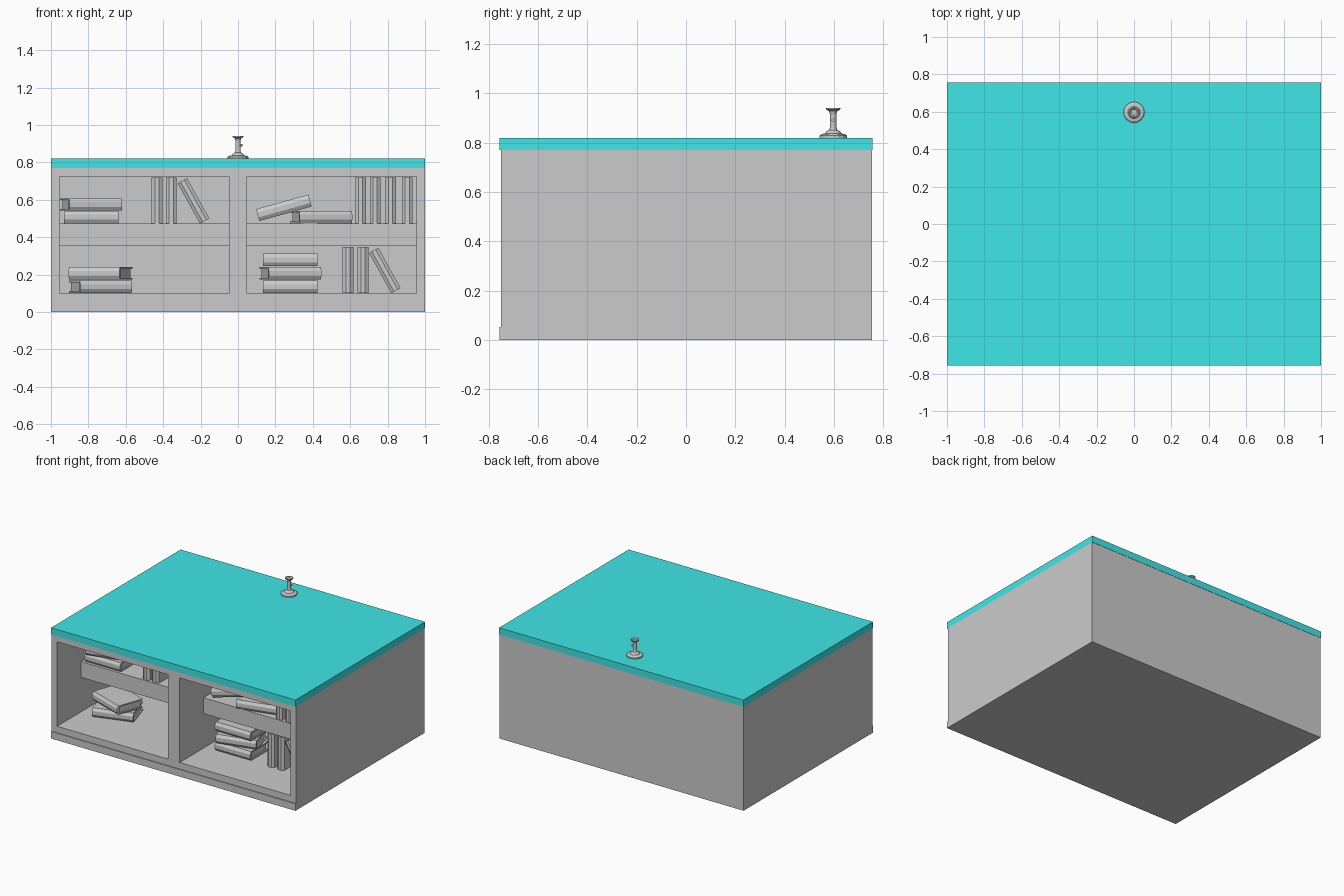
import bpy, bmesh
from math import radians, cos, sin, pi
from mathutils import Matrix, Vector

if "Cube" in bpy.data.objects:
    bpy.data.objects.remove(bpy.data.objects["Cube"])


def finish(name, bm, matrix=None):
    bmesh.ops.recalc_face_normals(bm, faces=bm.faces)
    me = bpy.data.meshes.new(name)
    bm.to_mesh(me)
    bm.free()
    ob = bpy.data.objects.new(name, me)
    bpy.context.collection.objects.link(ob)
    if matrix is not None:
        ob.matrix_world = matrix
    return ob


def add_box(bm, lo, hi):
    lo, hi = Vector(lo), Vector(hi)
    m = Matrix.Translation((lo + hi) / 2) @ Matrix.Diagonal((*(hi - lo), 1))
    bmesh.ops.create_cube(bm, size=1, matrix=m)


def box(name, lo, hi):
    bm = bmesh.new()
    add_box(bm, lo, hi)
    return finish(name, bm)


# Cabinet body with two open bays cut into the front
body = box("cabinet_body", (-1, -0.75, 0), (1, 0.755, 0.77))
bays = [("left", -0.955, -0.048), ("right", 0.048, 0.955)]
for side, x0, x1 in bays:
    cutter = box(side + "_bay_cutter", (x0, -0.9, 0.10), (x1, 0.70, 0.725))
    cutter.hide_render = True
    cutter.hide_viewport = True
    mod = body.modifiers.new(side + "_bay", 'BOOLEAN')
    mod.operation = 'DIFFERENCE'
    mod.solver = 'EXACT'
    mod.object = cutter
    # Thick shelf set back inside each bay
    box(side + "_shelf", (x0, -0.47, 0.355), (x1, 0.70, 0.472))

# Base strip across the front
box("base_strip", (-1, -0.757, 0), (1, -0.75, 0.052))

# Coloured top
top = box("counter_top", (-1, -0.757, 0.77), (1, 0.757, 0.82))
mat = bpy.data.materials.new("turquoise")
mat.diffuse_color = (0.05, 0.80, 0.80, 1)
mat.use_nodes = True
mat.node_tree.nodes["Principled BSDF"].inputs["Base Color"].default_value = mat.diffuse_color
top.data.materials.append(mat)


# Book: C-shaped cover with faceted spine, plus an inset page block
def book(name, x, z, tilt=0, turn=0, length=0.29, t=0.066, w=0.21, y=-0.36):
    c, h, s = 0.009, t / 2, -w / 2
    e = -s
    prof = [(e, -h), (s + 0.012, -h), (s, -h * 0.4), (s, h * 0.4), (s + 0.012, h), (e, h),
            (e, h - c), (s + 0.02, h - c), (s + 0.02, c - h), (e, c - h)]
    bm = bmesh.new()
    face = bm.faces.new([bm.verts.new((-length / 2, py, pz)) for py, pz in prof])
    ext = bmesh.ops.extrude_face_region(bm, geom=[face], use_keep_orig=True)
    bmesh.ops.translate(bm, vec=(length, 0, 0),
                        verts=[v for v in ext["geom"] if isinstance(v, bmesh.types.BMVert)])
    add_box(bm, (-length / 2 + 0.01, s + 0.02, c - h), (length / 2 - 0.01, e - 0.01, h - c))
    m = (Matrix.Translation((x, y, z)) @ Matrix.Rotation(radians(tilt), 4, 'Y')
         @ Matrix.Rotation(radians(turn), 4, 'Z'))
    return finish(name, bm, m)


# Lying books: x, z, tilt, turn
lying = [
    (-0.785, 0.507, 0, 0), (-0.785, 0.575, 0, 14),
    (-0.735, 0.135, 0, 17), (-0.735, 0.207, 0, -20),
    (0.28, 0.135, 0, 0), (0.28, 0.207, 0, 14), (0.28, 0.279, 0, 0),
    (0.445, 0.507, 0, 14), (0.245, 0.557, -15.5, 0),
]
for i, (x, z, tilt, turn) in enumerate(lying):
    book(f"lying_book_{i + 1}", x, z, tilt, turn)

# Upright books: x, bottom height
upright = [(-0.433, 0.472), (-0.357, 0.472), (0.655, 0.472), (0.733, 0.472),
           (0.815, 0.472), (0.905, 0.472), (0.588, 0.10), (0.668, 0.10)]
for i, (x, z) in enumerate(upright):
    book(f"upright_book_{i + 1}", x, z + 0.124, 90, length=0.246, t=0.057)

# Leaning books
for i, (x, z) in enumerate([(-0.238, 0.594), (0.785, 0.222)]):
    book(f"leaning_book_{i + 1}", x, z, 61, length=0.246, t=0.057)

# Turned post on the top, with a flared foot and a flanged cap
profile = [(0, 0.82), (0.056, 0.82), (0.056, 0.829), (0.048, 0.835), (0.033, 0.838),
           (0.028, 0.846), (0.017, 0.852), (0.014, 0.86), (0.013, 0.915), (0.017, 0.928),
           (0.028, 0.934), (0.029, 0.94), (0.023, 0.94), (0.016, 0.933), (0, 0.933)]
bm = bmesh.new()
verts = [bm.verts.new((r, 0, z)) for r, z in profile]
edges = [bm.edges.new(p) for p in zip(verts, verts[1:])]
bmesh.ops.spin(bm, geom=verts + edges, cent=(0, 0, 0), axis=(0, 0, 1),
               angle=2 * pi, steps=16, use_merge=True)
bmesh.ops.remove_doubles(bm, verts=bm.verts, dist=0.0002)
finish("post", bm, Matrix.Translation((0, 0.597, 0)))

# Small side button on the post
bm = bmesh.new()
bmesh.ops.create_cone(bm, cap_ends=True, segments=10, radius1=0.007, radius2=0.007, depth=0.014,
                      matrix=Matrix.Translation((0.016, 0.597, 0.891)) @ Matrix.Rotation(pi / 2, 4, 'Y'))
finish("post_button", bm)
